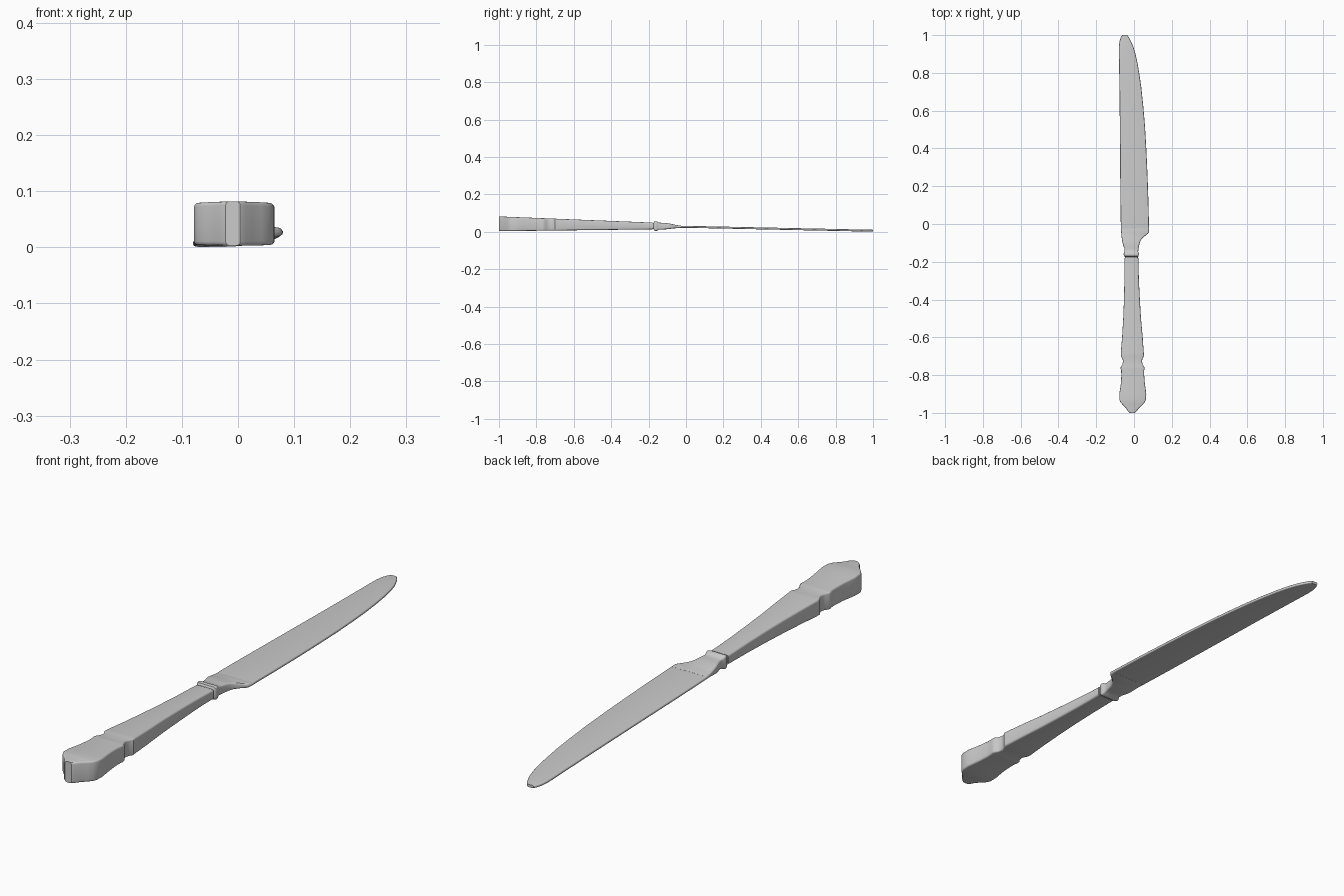
import bpy, bmesh, math


def ring(y, x0, x1, z0, z1, radius):
    """Rounded rectangle across the knife at station y."""
    r = min(radius, (x1 - x0) * 0.4, (z1 - z0) * 0.45)
    corners = [(x1 - r, z1 - r, 0), (x0 + r, z1 - r, 90),
               (x0 + r, z0 + r, 180), (x1 - r, z0 + r, 270)]
    pts = []
    for cx, cz, start in corners:
        for i in range(4):
            a = math.radians(start + i * 30)
            pts.append((cx + r * math.cos(a), y, cz + r * math.sin(a)))
    return pts


def loft(name, stations, radius):
    """Skin rounded rectangles along y and cap both ends."""
    bm = bmesh.new()
    rings = [[bm.verts.new(p) for p in ring(*s, radius)] for s in stations]
    for a, b in zip(rings, rings[1:]):
        n = len(a)
        for i in range(n):
            j = (i + 1) % n
            bm.faces.new((a[i], a[j], b[j], b[i]))
    bm.faces.new(rings[0])
    bm.faces.new(rings[-1])
    bmesh.ops.recalc_face_normals(bm, faces=bm.faces)
    mesh = bpy.data.meshes.new(name)
    bm.to_mesh(mesh)
    bm.free()
    ob = bpy.data.objects.new(name, mesh)
    bpy.context.collection.objects.link(ob)
    bpy.ops.object.select_all(action='DESELECT')
    ob.select_set(True)
    bpy.context.view_layer.objects.active = ob
    bpy.ops.object.shade_smooth_by_angle(angle=math.radians(35))
    return ob


# Handle: outline (y, left, right); thickness tapers towards the collar
outline = [(-1.0, -.022, .004), (-.992, -.032, .014), (-.975, -.042, .026),
           (-.96, -.057, .042), (-.945, -.071, .056), (-.93, -.078, .063),
           (-.90, -.078, .065), (-.87, -.073, .061), (-.84, -.069, .057),
           (-.80, -.067, .054), (-.775, -.068, .054), (-.765, -.071, .056),
           (-.755, -.070, .054), (-.745, -.062, .046), (-.725, -.058, .042),
           (-.71, -.063, .046), (-.70, -.070, .053), (-.685, -.070, .052),
           (-.60, -.063, .046), (-.50, -.057, .037), (-.40, -.053, .031),
           (-.30, -.051, .026), (-.23, -.051, .024), (-.18, -.051, .024)]
handle = []
for y, x0, x1 in outline:
    t = (y + 1) / 0.82
    handle.append((y, x0, x1, .003 + .010 * t, .082 - .033 * t))
loft("handle", handle, .007)

# Collar and bolster: narrow neck, raised band, then flare to the blade heel
loft("bolster", [
    (-.183, -.047, .020, .016, .046), (-.174, -.047, .020, .014, .047),
    (-.170, -.053, .024, .007, .054), (-.162, -.055, .026, .004, .056),
    (-.154, -.054, .025, .006, .054), (-.146, -.050, .022, .011, .049),
    (-.130, -.051, .024, .012, .048), (-.110, -.058, .028, .013, .047),
    (-.095, -.062, .032, .014, .045), (-.080, -.064, .040, .016, .042),
    (-.065, -.066, .056, .018, .039), (-.052, -.067, .073, .019, .036),
    (-.043, -.068, .079, .020, .035), (-.025, -.069, .080, .021, .032)],
    .007)

# Blade: straight spine, curved cutting edge, slight droop to the tip
edge = [(-.026, -.069, .080), (.0, -.070, .079), (.13, -.072, .076),
        (.27, -.073, .071), (.40, -.074, .065), (.52, -.075, .058),
        (.635, -.076, .048), (.72, -.077, .039), (.79, -.078, .029),
        (.85, -.079, .019), (.90, -.080, .008), (.94, -.080, -.004),
        (.965, -.077, -.015), (.985, -.071, -.025), (1.0, -.063, -.036)]
blade = []
for y, x0, x1 in edge:
    mid = .0265 - .021 * max(y, 0)
    half = .0052
    blade.append((y, x0, x1, mid - half, mid + half))
loft("blade", blade, .004)
